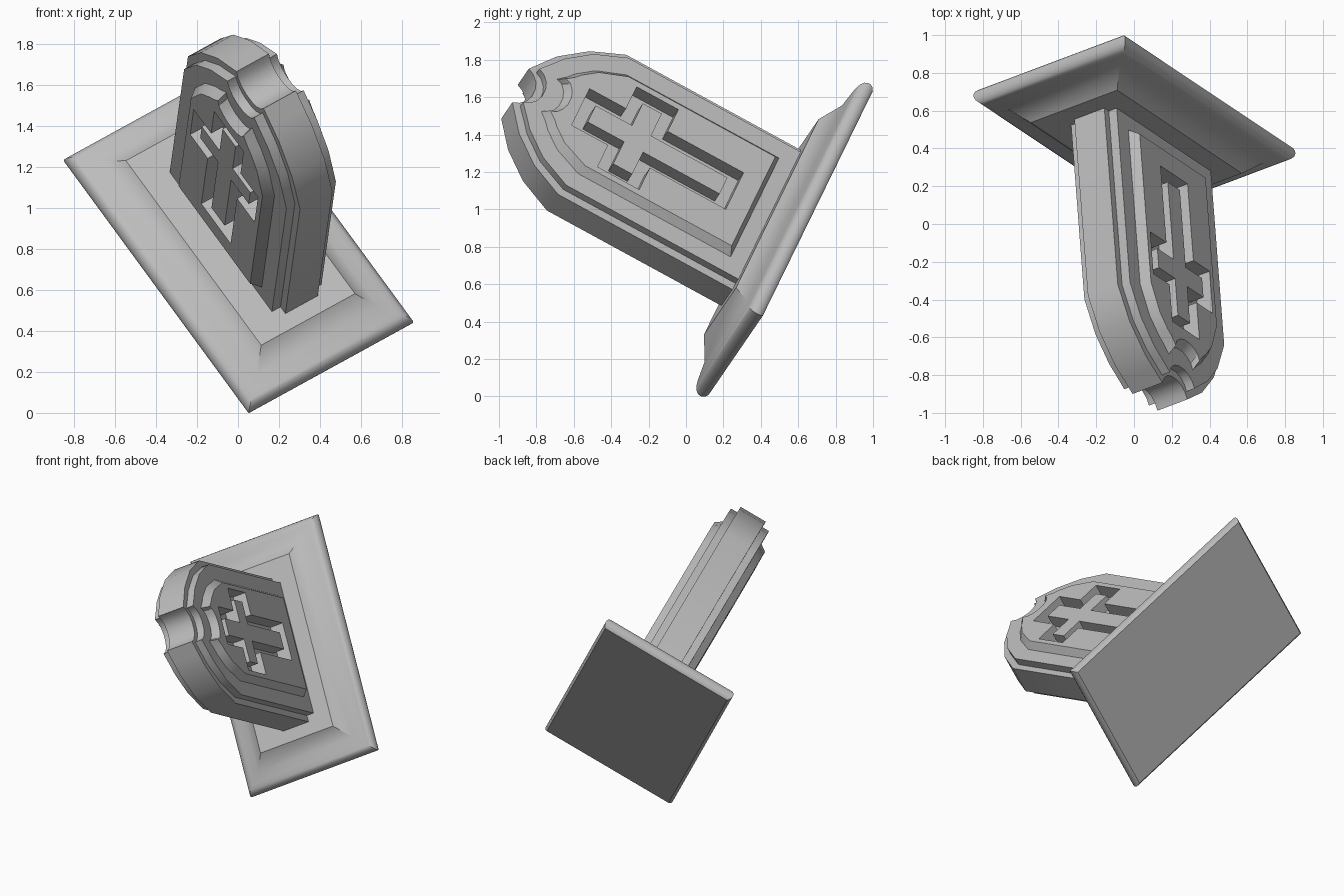
import bpy, bmesh, math
from mathutils import Matrix, Vector

cube = bpy.data.objects.get("Cube")
if cube:
    bpy.data.objects.remove(cube, do_unlink=True)

# Tilted frame: local x = width, y = thickness, z = up the headstone
up = Vector((0.067, -0.876, 0.478)).normalized()
wide = Vector((0.55, -0.372, -0.747))
wide = (wide - up * wide.dot(up)).normalized()
deep = up.cross(wide)
BASE_FRAME = Matrix((wide, deep, up)).transposed().to_4x4()
BASE_FRAME.translation = (0.0, 0.56, 0.82)
# The headstone sits slightly off the middle of its base
STONE_FRAME = BASE_FRAME @ Matrix.Translation((0.018, 0.018, 0))

stone = bpy.data.materials.new("stone_grey")
stone.use_nodes = True
stone.diffuse_color = (0.5, 0.5, 0.5, 1)
bsdf = next(n for n in stone.node_tree.nodes if n.type == 'BSDF_PRINCIPLED')
bsdf.inputs["Base Color"].default_value = (0.5, 0.5, 0.5, 1)
bsdf.inputs["Roughness"].default_value = 0.8


def loft(name, stacks, frame=STONE_FRAME):
    """Closed solids, each a stack of rings with equal point counts."""
    bm = bmesh.new()
    for rings in stacks:
        loops = [[bm.verts.new(p) for p in ring] for ring in rings]
        n = len(loops[0])
        for a, b in zip(loops, loops[1:]):
            for i in range(n):
                j = (i + 1) % n
                bm.faces.new((a[i], a[j], b[j], b[i]))
        bm.faces.new(loops[0][::-1])
        bm.faces.new(loops[-1])
    bmesh.ops.recalc_face_normals(bm, faces=bm.faces)
    bm.transform(frame)
    mesh = bpy.data.meshes.new(name)
    bm.to_mesh(mesh)
    bm.free()
    mesh.materials.append(stone)
    ob = bpy.data.objects.new(name, mesh)
    bpy.context.collection.objects.link(ob)
    return ob


def activate(ob):
    bpy.ops.object.select_all(action='DESELECT')
    ob.select_set(True)
    bpy.context.view_layer.objects.active = ob


def rect(x, y, z):
    return [(-x, -y, z), (x, -y, z), (x, y, z), (-x, y, z)]


# Half outlines of the body and of the panel, from shoulder to notch
OUTER = [(0.497, 1.245), (0.405, 1.43), (0.275, 1.575), (0.2, 1.627),
         (0.12, 1.682), (0.1, 1.645), (0.065, 1.615), (0.025, 1.602)]
INNER = [(0.352, 1.20), (0.28, 1.36), (0.2, 1.45), (0.16, 1.48),
         (0.115, 1.525), (0.1, 1.49), (0.065, 1.465), (0.025, 1.452)]


def outline(t, bottom, y):
    half = [(a + (c - a) * t, b + (d - b) * t)
            for (a, b), (c, d) in zip(OUTER, INNER)]
    half.insert(0, (half[0][0], bottom))
    full = half + [(-x, z) for x, z in reversed(half)]
    return [(x, y, z) for x, z in full]


def cross(x, arm, low, high, mid, hh, y):
    """Latin cross outline: stem half width x, arm half span and half height."""
    half = [(x, low), (x, mid - hh), (arm, mid - hh),
            (arm, mid + hh), (x, mid + hh), (x, high)]
    full = half + [(-px, pz) for px, pz in reversed(half)]
    return [(px, y, pz) for px, pz in full]


# Base: slab with a bulging rim and gently sloped top, then a steeper plinth
RIM = [(0, 0), (-0.013, 0.012), (-0.019, 0.028), (-0.019, 0.045), (-0.013, 0.062),
       (0, 0.076), (0.017, 0.085), (0.04, 0.092), (0.105, 0.106)]
rings = [rect(0.8 - inset, 0.4625 - inset, z) for inset, z in RIM]
rings.append(rect(0.60, 0.275, 0.18))
parts = [loft("base", [rings], BASE_FRAME)]

# Headstone: thick body, a stepped layer, and a bevelled panel on both faces
parts.append(loft("headstone_body",
                  [[outline(0, 0.15, -0.095), outline(0, 0.15, 0.095)]]))
step = loft("headstone_step",
            [[outline(0.3, 0.15, -0.145), outline(0.3, 0.15, 0.145)]])
panel = loft("headstone_panel",
             [[outline(1.24, 0.295, -0.192), outline(1, 0.27, -0.145),
               outline(1, 0.27, 0.145), outline(1.24, 0.295, 0.192)]])
parts += [step, panel]

# Cross-shaped recess cut into both faces
cutter = loft("recess_cutter",
              [[cross(0.13, 0.285, 0.41, 1.35, 1.0, 0.127, s * 0.1),
                cross(0.13, 0.285, 0.41, 1.35, 1.0, 0.127, s * 0.3)]
               for s in (-1, 1)])
cutter.hide_render = True
for ob in (step, panel):
    mod = ob.modifiers.new("recess", 'BOOLEAN')
    mod.operation = 'DIFFERENCE'
    mod.solver = 'EXACT'
    mod.object = cutter
    activate(ob)
    bpy.ops.object.modifier_apply(modifier=mod.name)
bpy.data.objects.remove(cutter, do_unlink=True)

# Raised cross standing inside each recess
for side, s in (("left", 1), ("right", -1)):
    parts.append(loft(side + "_raised_cross",
                      [[cross(0.058, 0.215, 0.475, 1.28, 1.0, 0.058, s * 0.09),
                        cross(0.058, 0.215, 0.475, 1.28, 1.0, 0.058, s * 0.185)]]))

for ob in parts:
    activate(ob)
    bpy.ops.object.shade_smooth_by_angle(angle=math.radians(30))
